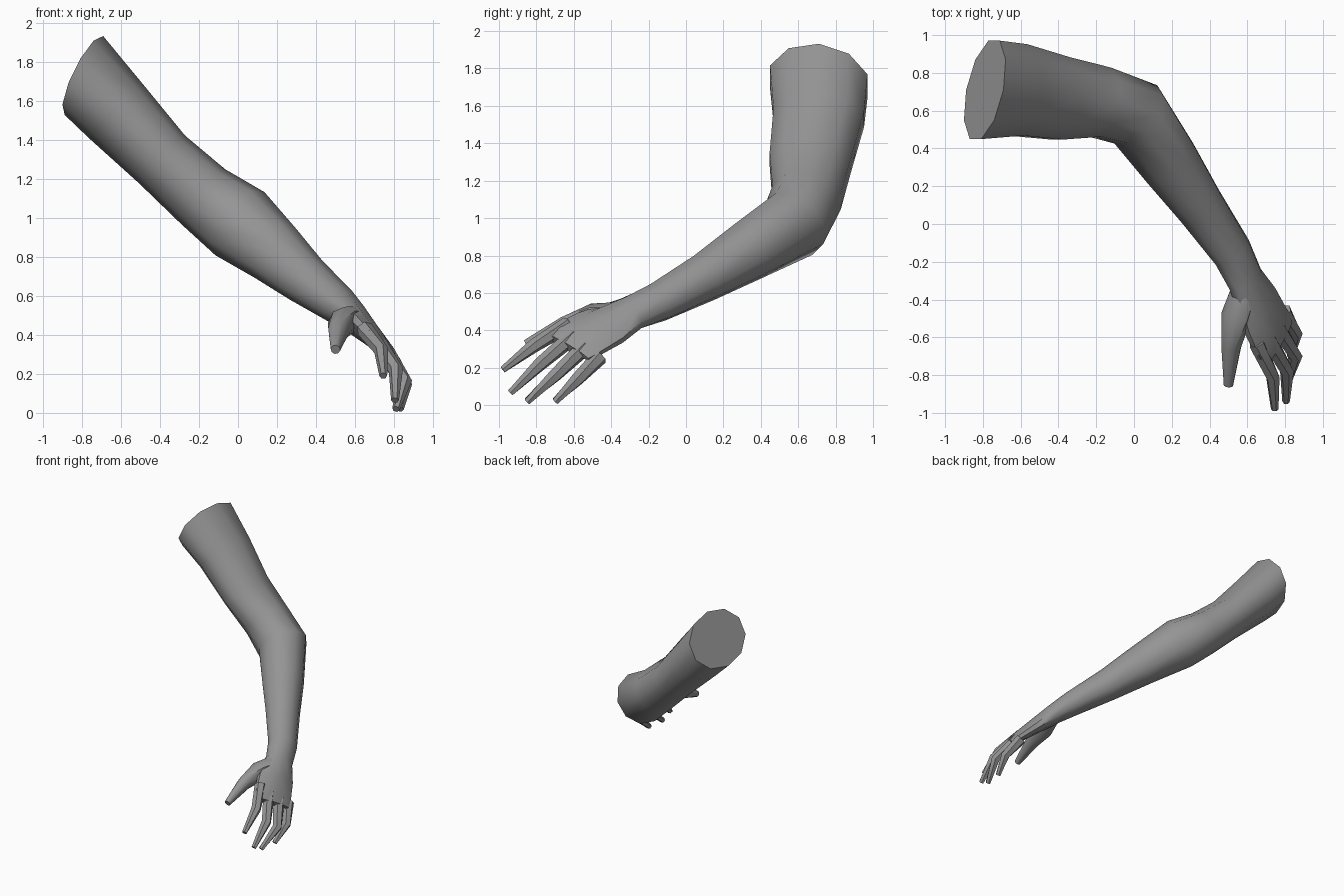
import bpy, bmesh, math
from mathutils import Vector

cube = bpy.data.objects.get("Cube")
if cube:
    bpy.data.objects.remove(cube, do_unlink=True)

grey = bpy.data.materials.new("plain_grey")
grey.use_nodes = True
COLOUR = (0.3, 0.3, 0.3, 1)
grey.diffuse_color = COLOUR
grey.node_tree.nodes["Principled BSDF"].inputs["Base Color"].default_value = COLOUR


def tube(name, rings, sides, normals={}):
    """Loft oval rings given as (centre, thickness radius, width radius)."""
    bm = bmesh.new()
    centres = [Vector(r[0]) for r in rings]
    last = len(rings) - 1
    loops = []
    for i, (c, a, b) in enumerate(rings):
        c = centres[i]
        # each ring faces halfway between its neighbouring segments
        before = (c - centres[i - 1]).normalized() if i else Vector()
        after = (centres[i + 1] - c).normalized() if i < last else Vector()
        n = Vector(normals.get(i, before + after)).normalized()
        p = n.cross(Vector((0, 1, 0))).normalized()
        q = p.cross(n)
        angles = [2 * math.pi * k / sides for k in range(sides)]
        loops.append([bm.verts.new(c + p * a * math.cos(t) + q * b * math.sin(t))
                      for t in angles])
    for lower, upper in zip(loops, loops[1:]):
        for k in range(sides):
            j = (k + 1) % sides
            bm.faces.new((lower[k], lower[j], upper[j], upper[k]))
    bm.faces.new(loops[0])
    bm.faces.new(loops[-1])
    bmesh.ops.recalc_face_normals(bm, faces=bm.faces)
    mesh = bpy.data.meshes.new(name)
    bm.to_mesh(mesh)
    bm.free()
    obj = bpy.data.objects.new(name, mesh)
    bpy.context.collection.objects.link(obj)
    mesh.materials.append(grey)
    bpy.ops.object.select_all(action='DESELECT')
    obj.select_set(True)
    bpy.context.view_layer.objects.active = obj
    bpy.ops.object.shade_smooth_by_angle(angle=math.radians(45))
    return obj


# Upper arm, elbow, forearm, wrist and palm in one skin
across_knuckles = (0.55, -0.635, -0.54)
tube("arm_and_palm", [
    ((-0.79, 0.71, 1.73), 0.225, 0.28),
    ((-0.62, 0.71, 1.54), 0.195, 0.255),
    ((-0.39, 0.665, 1.30), 0.17, 0.23),
    ((-0.18, 0.645, 1.11), 0.18, 0.195),
    ((0.01, 0.58, 0.97), 0.205, 0.19),
    ((0.19, 0.325, 0.82), 0.165, 0.165),
    ((0.35, 0.095, 0.68), 0.13, 0.135),
    ((0.52, -0.15, 0.55), 0.10, 0.115),
    ((0.59, -0.295, 0.49), 0.08, 0.11),
    ((0.665, -0.455, 0.415), 0.06, 0.16),
    ((0.735, -0.59, 0.345), 0.042, 0.17),
    ((0.765, -0.635, 0.31), 0.025, 0.155),
], 10, {0: (0.9, -0.21, -0.44), 9: across_knuckles,
        10: across_knuckles, 11: across_knuckles})

# Fingers: knuckle, middle joint and blunt tip
fingers = {
    "index_finger": ((0.65, -0.63, 0.43), (0.735, -0.81, 0.32), (0.745, -0.98, 0.19)),
    "middle_finger": ((0.71, -0.60, 0.37), (0.81, -0.78, 0.22), (0.805, -0.94, 0.065)),
    "ring_finger": ((0.76, -0.54, 0.31), (0.855, -0.70, 0.16), (0.81, -0.85, 0.02)),
    "little_finger": ((0.79, -0.46, 0.26), (0.855, -0.58, 0.14), (0.83, -0.70, 0.02)),
}
for name, path in fingers.items():
    tube(name, [(c, r, r) for c, r in zip(path, (0.045, 0.038, 0.02))], 6)

# Thumb with its fleshy base
tube("thumb", [
    ((0.585, -0.34, 0.49), 0.06, 0.075),
    ((0.54, -0.49, 0.465), 0.075, 0.085),
    ((0.515, -0.65, 0.42), 0.055, 0.055),
    ((0.50, -0.855, 0.325), 0.025, 0.025),
], 8)
